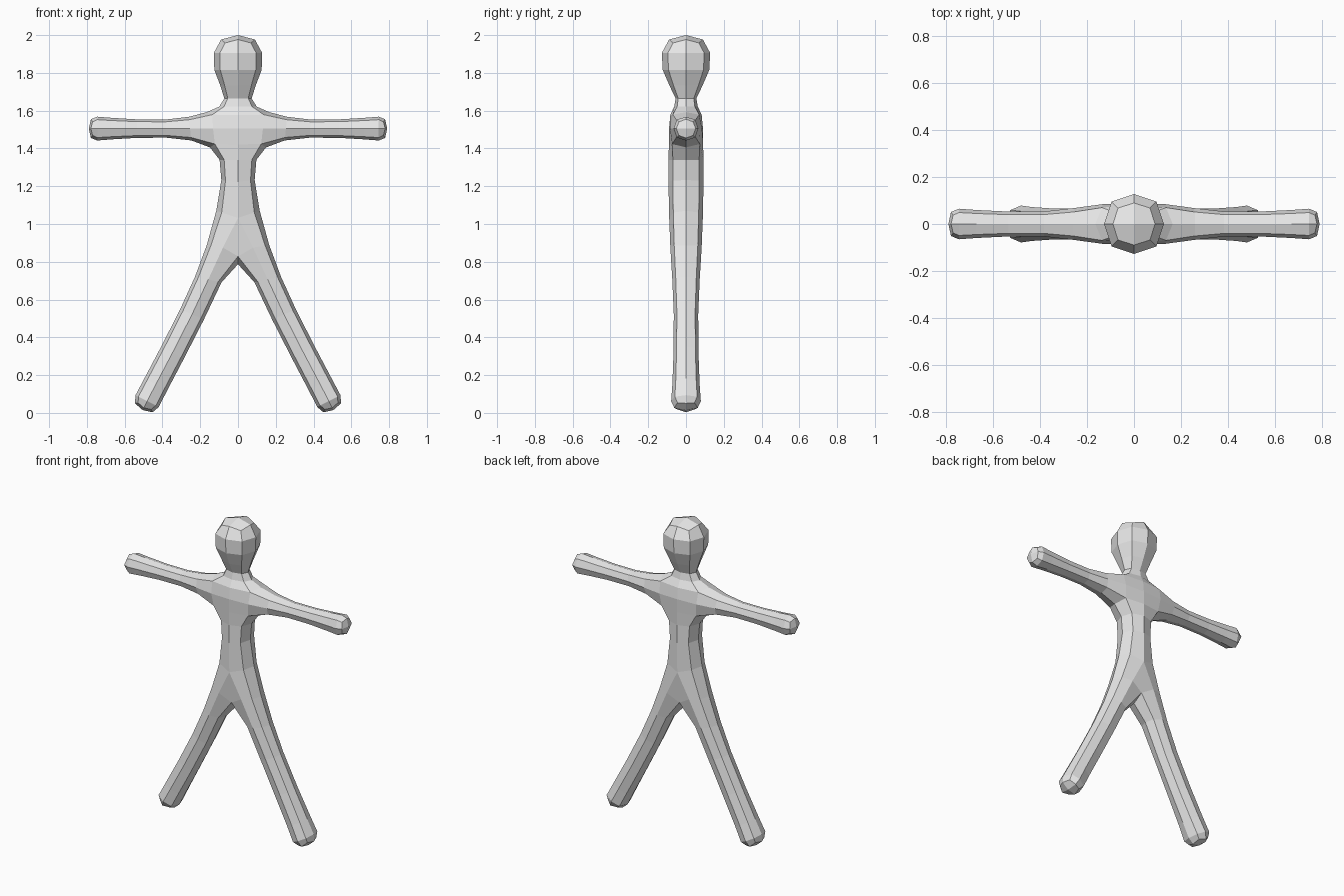
import bpy, bmesh
from mathutils import Vector

if "Cube" in bpy.data.objects:
    bpy.data.objects.remove(bpy.data.objects["Cube"])

bm = bmesh.new()
cache = {}


def vert(p):
    """Shared cage vertex at a point."""
    key = tuple(round(c, 4) for c in p)
    if key not in cache:
        cache[key] = bm.verts.new(key)
    return cache[key]


def face(*pts):
    bm.faces.new([vert(p) for p in pts])


def bridge(a, b, sides=(0, 1, 2, 3)):
    """Join two four-point rings with quads."""
    for i in sides:
        j = (i + 1) % 4
        face(a[i], a[j], b[j], b[i])


def level(hx, hy, z):
    """Horizontal ring: front left, front right, back right, back left."""
    return [(-hx, -hy, z), (hx, -hy, z), (hx, hy, z), (-hx, hy, z)]


def limb_ring(s, x, z, across, h, hy):
    """Limb ring on side s: outer front, inner front, inner back, outer back."""
    ax, az = across
    return [(s * (x + k * h * ax), y, z + k * h * az)
            for k, y in ((1, -hy), (-1, -hy), (-1, hy), (1, hy))]


# Head, neck and torso
crown = level(0.115, 0.115, 2.0)
brow = level(0.14, 0.14, 1.813)
neck = level(0.048, 0.035, 1.653)
shoulder = level(0.15, 0.09, 1.59)
ribs = level(0.125, 0.09, 1.42)
waist = level(0.07, 0.095, 1.26)
hip = level(0.16, 0.085, 0.88)
crotch_front, crotch_back = (0, -0.085, 0.883), (0, 0.085, 0.883)

face(*crown)
for upper, lower in ((crown, brow), (brow, neck), (neck, shoulder), (ribs, waist)):
    bridge(upper, lower)
bridge(shoulder, ribs, (0, 2))      # sides stay open for the arms
bridge(waist, hip, (1, 3))
face(waist[0], waist[1], hip[1], crotch_front, hip[0])
face(waist[2], waist[3], hip[3], crotch_back, hip[2])

for s in (-1, 1):
    f, b = (1, 2) if s > 0 else (0, 3)

    # Arm: straight out from the chest side
    rings = [[shoulder[f], ribs[f], ribs[b], shoulder[b]]]
    for x, h, hy in ((0.37, 0.04, 0.046), (0.70, 0.058, 0.06), (0.79, 0.068, 0.07)):
        rings.append(limb_ring(s, x, 1.505, (0, 1), h, hy))
    for a, c in zip(rings, rings[1:]):
        bridge(a, c)
    face(*rings[-1])

    # Leg: spread outward from the hip
    rings = [[hip[f], crotch_front, crotch_back, hip[b]]]
    for x, z, h, hy in ((0.235, 0.53, 0.068, 0.06), (0.457, 0.11, 0.068, 0.072),
                        (0.505, 0.015, 0.07, 0.085)):
        rings.append(limb_ring(s, x, z, (0.891, 0.454), h, hy))
    for a, c in zip(rings, rings[1:]):
        bridge(a, c)
    face(*rings[-1])

bmesh.ops.recalc_face_normals(bm, faces=bm.faces[:])
mesh = bpy.data.meshes.new("body")
bm.to_mesh(mesh)
bm.free()

# One rounding step gives the faceted eight-sided limbs
body = bpy.data.objects.new("body", mesh)
bpy.context.collection.objects.link(body)
sub = body.modifiers.new("rounding", 'SUBSURF')
sub.levels = sub.render_levels = 1
sub.use_limit_surface = False

grey = bpy.data.materials.new("light grey")
grey.diffuse_color = (0.8, 0.8, 0.8, 1)
grey.use_nodes = True
grey.node_tree.nodes["Principled BSDF"].inputs["Base Color"].default_value = grey.diffuse_color
mesh.materials.append(grey)
